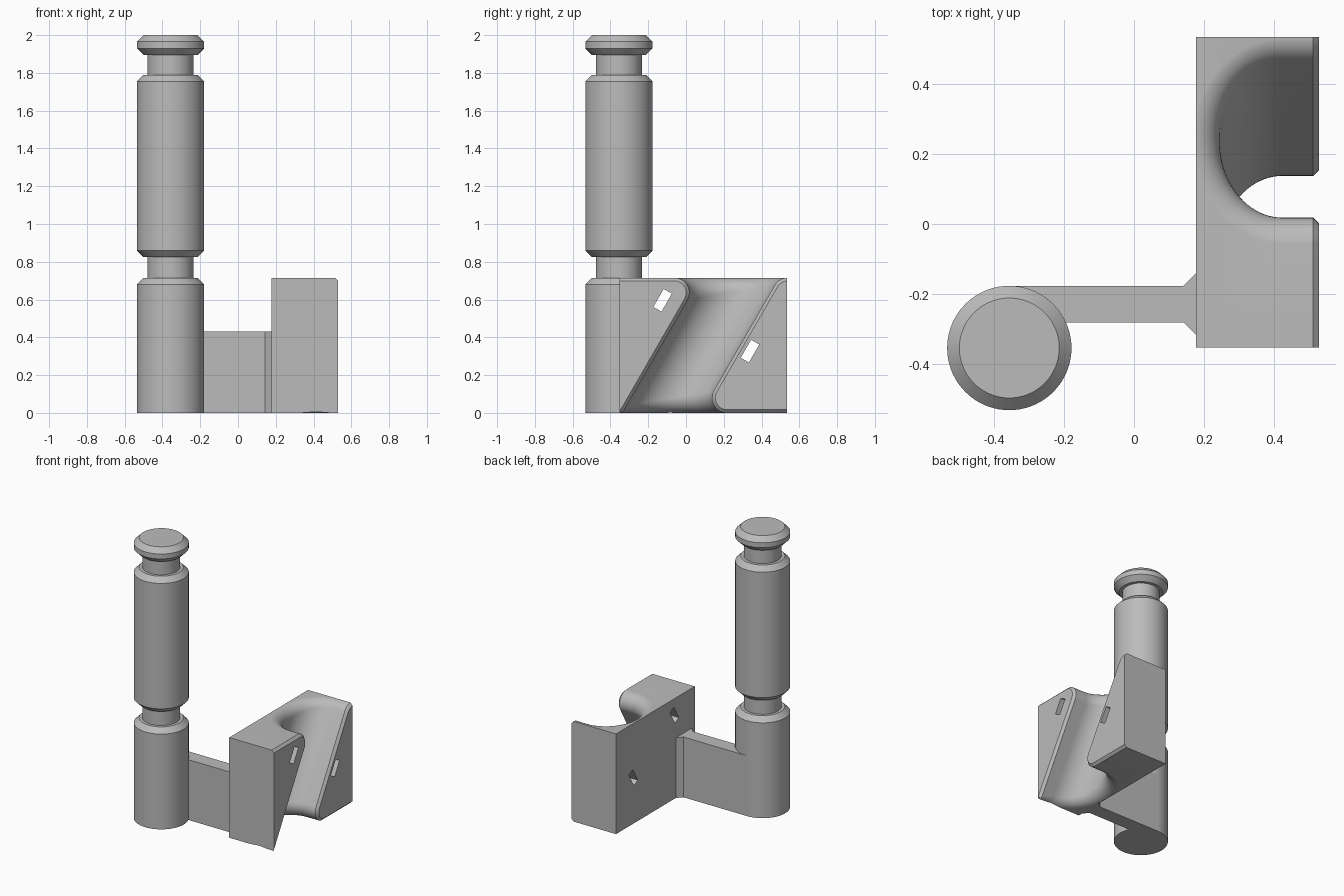
import bpy, bmesh, math
from mathutils import Vector, Matrix

cube = bpy.data.objects.get("Cube")
if cube:
    bpy.data.objects.remove(cube, do_unlink=True)

grey = bpy.data.materials.new("plain_grey")
grey.use_nodes = True
colour = (0.5, 0.5, 0.5, 1)
grey.diffuse_color = colour
grey.node_tree.nodes["Principled BSDF"].inputs["Base Color"].default_value = colour


def finish(name, bm):
    bmesh.ops.recalc_face_normals(bm, faces=bm.faces)
    mesh = bpy.data.meshes.new(name)
    bm.to_mesh(mesh)
    bm.free()
    mesh.materials.append(grey)
    ob = bpy.data.objects.new(name, mesh)
    bpy.context.collection.objects.link(ob)
    return ob


def prism(name, points, offset):
    """Extrude a closed polygon along an offset vector."""
    bm = bmesh.new()
    face = bm.faces.new([bm.verts.new(p) for p in points])
    ext = bmesh.ops.extrude_face_region(bm, geom=[face])
    verts = [v for v in ext["geom"] if isinstance(v, bmesh.types.BMVert)]
    bmesh.ops.translate(bm, verts=verts, vec=offset)
    return finish(name, bm)


def cut(ob, cutter):
    mod = ob.modifiers.new("cut", "BOOLEAN")
    mod.operation = "DIFFERENCE"
    mod.solver = "EXACT"
    mod.object = cutter
    bpy.context.view_layer.objects.active = ob
    bpy.ops.object.modifier_apply(modifier=mod.name)
    bpy.data.objects.remove(cutter, do_unlink=True)


def smooth(ob):
    bpy.ops.object.select_all(action="DESELECT")
    ob.select_set(True)
    bpy.context.view_layer.objects.active = ob
    bpy.ops.object.shade_smooth_by_angle(angle=math.radians(28))


# Post: turned profile with two necks
BODY, RIM, NECK = 0.178, 0.143, 0.122
profile = [(0, 0), (BODY, 0), (BODY, 0.68), (RIM, 0.715), (NECK, 0.715),
           (NECK, 0.825), (RIM, 0.825), (BODY, 0.86), (BODY, 1.755), (RIM, 1.79),
           (NECK, 1.79), (NECK, 1.895), (RIM, 1.895), (BODY, 1.93),
           (BODY, 1.965), (RIM, 2), (0, 2)]
bm = bmesh.new()
verts = [bm.verts.new((r, 0, z)) for r, z in profile]
edges = [bm.edges.new(pair) for pair in zip(verts, verts[1:])]
bmesh.ops.spin(bm, geom=verts + edges, cent=(0, 0, 0), axis=(0, 0, 1),
               angle=math.tau, steps=72)
bmesh.ops.remove_doubles(bm, verts=bm.verts, dist=1e-5)
bmesh.ops.translate(bm, verts=bm.verts, vec=(-0.357, -0.355, 0))
smooth(finish("post", bm))

# Arm: flat bar flaring where it meets the block
arm = [(-0.357, -0.282), (0.142, -0.282), (0.178, -0.318), (0.185, -0.318),
       (0.185, -0.141), (0.178, -0.141), (0.142, -0.177), (-0.357, -0.177)]
prism("arm", [(x, y, 0) for x, y in arm], (0, 0, 0.43))

# Block with a chamfered top edge
X0, X1, Y0, Y1, H, CH = 0.178, 0.53, -0.353, 0.535, 0.715, 0.017
outline = [(X0, 0), (X1, 0), (X1, H - CH), (X1 - CH, H), (X0, H)]
block = prism("holder_block", [(x, Y0, z) for x, z in outline], (0, Y1 - Y0, 0))

# Chamfer on the rear part of the bottom edge
wedge = [(X1 - CH - 0.02, -0.02), (X1 + 0.02, -0.02), (X1 + 0.02, CH + 0.02)]
cut(block, prism("wedge", [(x, 0.1, z) for x, z in wedge], (0, 1, 0)))

# Slanted U channel with rolled rims
R, FILLET, EPS = 0.18, 0.08, 0.0004
SLOPE = math.radians(60)
axis = Vector((0, math.cos(SLOPE), math.sin(SLOPE)))
across = Vector((0, math.sin(SLOPE), -math.cos(SLOPE)))
centre = Vector((0.425, 0.078, H / 2))


def rim(normal, x, inset, r, up):
    """Rounded edge from the channel wall to the top (up=1) or bottom (up=-1)."""
    z = H + EPS - r if up > 0 else r - EPS
    c = centre + normal * (R + r)
    c += axis * ((z - c.z) / axis.z)
    if x is not None:
        c.x = x
    end = Vector((0, 0, up))
    pts = [c + (-normal).slerp(end, i / 12) * (r - inset) for i in range(13)]
    return pts + [pts[-1] + end * 0.1]


def column(phi, x=None, inset=0, low=FILLET):
    normal = Vector((-math.cos(phi), 0, 0)) + across * math.sin(phi)
    return rim(normal, x, inset, low, -1)[::-1] + rim(normal, x, inset, FILLET, 1)


lip = [(1.0, 0.022), (X1 + 0.005, 0.022), (X1 - CH, 0)]
quarter = math.pi / 2
columns = [column(-quarter, x, inset, 0.024) for x, inset in lip]
columns += [column(-quarter + math.pi * i / 40) for i in range(41)]
columns += [column(quarter, x, inset) for x, inset in reversed(lip)]

bm = bmesh.new()
grid = [[bm.verts.new(p) for p in col] for col in columns]
for a, b in zip(grid, grid[1:] + grid[:1]):
    for i in range(len(a) - 1):
        bm.faces.new((a[i], b[i], b[i + 1], a[i + 1]))
for row in (0, -1):
    bm.faces.new([col[row] for col in grid])
cut(block, finish("channel", bm))

# Tilted tie slots right through the block
for y, z in ((-0.124, 0.596), (0.339, 0.327)):
    bm = bmesh.new()
    bmesh.ops.create_cube(bm, size=1, matrix=Matrix.Translation((0.35, y, z))
                          @ Matrix.Rotation(SLOPE, 4, "X")
                          @ Matrix.Diagonal((1, 0.11, 0.05, 1)))
    cut(block, finish("slot", bm))
smooth(block)
